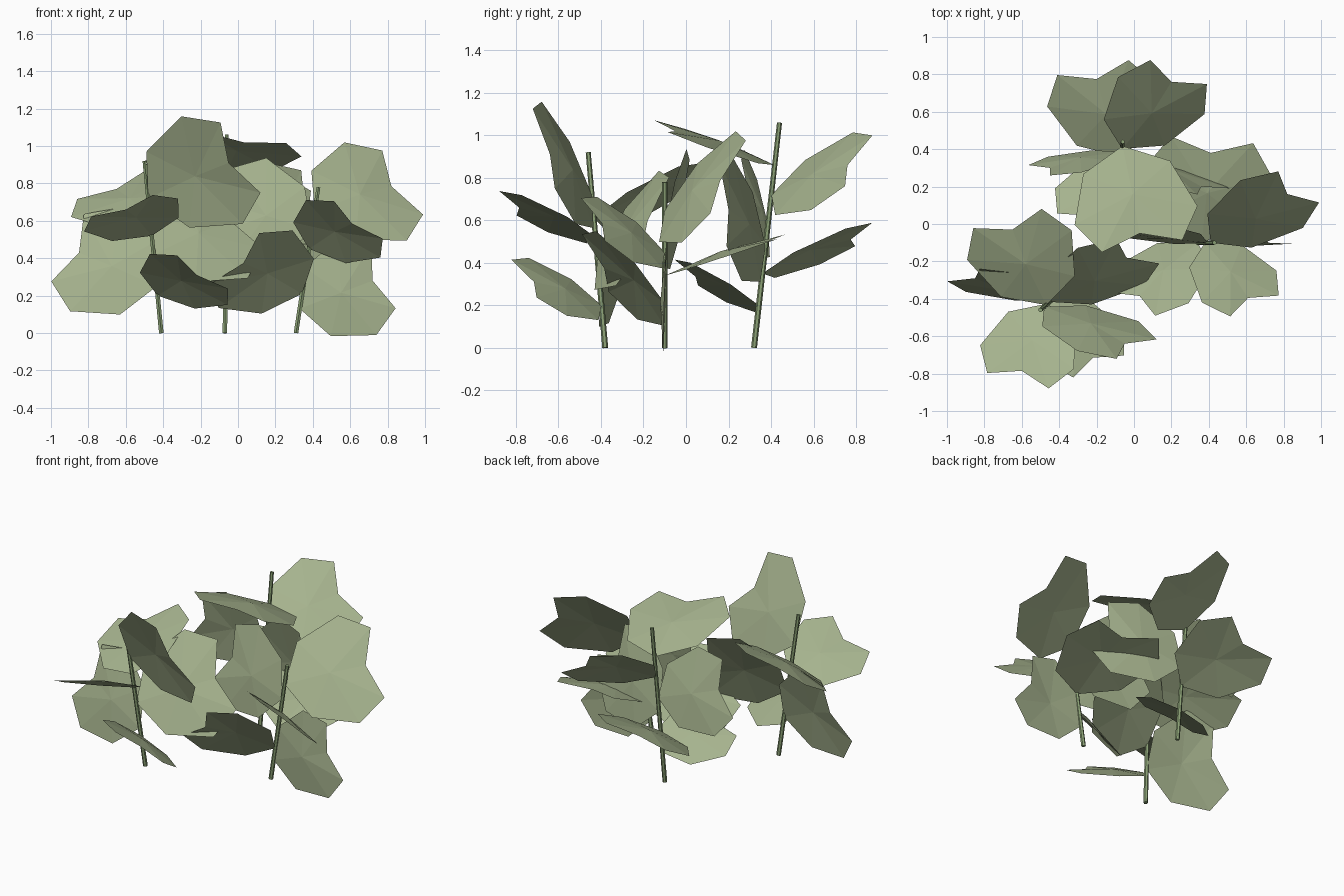
import bpy, bmesh
from mathutils import Vector as V

if "Cube" in bpy.data.objects:
    bpy.data.objects.remove(bpy.data.objects["Cube"])


def material(name, rgb):
    m = bpy.data.materials.new(name)
    m.diffuse_color = (*rgb, 1)
    m.use_nodes = True
    m.node_tree.nodes["Principled BSDF"].inputs["Base Color"].default_value = m.diffuse_color
    return m


GREEN = material("leaf_green", (0.38, 0.45, 0.27))
STEM = material("stem_green", (0.26, 0.36, 0.18))

# Half outline of a notched leaf: (along midrib, half width)
SIDE = [(0.125, 0.24), (0.405, 0.34), (0.585, 0.222)]
NOTCH, CENTRE, CUP = 0.51, 0.29, 0.026


def add_object(name, bm, mat):
    me = bpy.data.meshes.new(name)
    bm.to_mesh(me)
    bm.free()
    me.materials.append(mat)
    ob = bpy.data.objects.new(name, me)
    bpy.context.collection.objects.link(ob)


def stem(name, a, b, r=0.014):
    d = V(b) - V(a)
    bm = bmesh.new()
    bmesh.ops.create_cone(bm, cap_ends=True, segments=6, radius1=r, radius2=r * 0.85, depth=d.length)
    rot = V((0, 0, 1)).rotation_difference(d).to_matrix().to_4x4()
    bmesh.ops.transform(bm, matrix=rot, verts=bm.verts)
    bmesh.ops.translate(bm, vec=(V(a) + V(b)) / 2, verts=bm.verts)
    add_object(name, bm, STEM)


def leaf(name, base, notch, width_dir):
    axis = V(notch) - base
    s = axis.length / NOTCH
    u = axis.normalized()
    w = V(width_dir)
    w = (w - u * w.dot(u)).normalized()
    n = u.cross(w)
    if n.z < 0:
        n = -n
    pts = [(0, 0)] + SIDE + [(NOTCH, 0)] + [(x, -y) for x, y in reversed(SIDE)]
    bm = bmesh.new()
    rim = [bm.verts.new(base + (u * x + w * y) * s) for x, y in pts]
    # raised centre makes a shallow fan
    mid = bm.verts.new(base + (u * CENTRE + n * CUP) * s)
    for i, v in enumerate(rim):
        bm.faces.new((mid, v, rim[(i + 1) % len(rim)]))
    add_object(name, bm, GREEN)


# Each stem: foot, top, then leaves (height on stem, notch point, width direction)
PLANTS = {
    "left": ((-0.41, -0.38, 0), (-0.50, -0.46, 0.92), [
        (0.20, (-0.22, -0.715, 0.31), (-0.46, -0.18, 0.29)),
        (0.25, (-0.85, -0.29, 0.43), (0.25, 0.10, 0.54)),
        (0.42, (-0.04, -0.18, 0.60), (-0.25, 0.13, 0.36)),
        (0.52, (-0.60, -0.785, 0.66), (0.51, -0.11, 0.17)),
        (0.61, (-0.65, -0.03, 0.77), (0.54, 0.18, 0.24)),
        (0.72, (-0.05, -0.64, 0.91), (-0.31, -0.17, 0.59)),
    ]),
    "back": ((-0.07, 0.32, 0), (-0.06, 0.44, 1.06), [
        (0.20, (-0.245, 0.045, 0.335), (0.51, -0.11, 0.17)),
        (0.35, (-0.20, 0.775, 0.51), (0.38, 0.08, 0.11)),
        (0.48, (0.36, 0.20, 0.65), (-0.25, -0.05, 0.58)),
        (0.58, (-0.45, 0.30, 0.70), (0.20, -0.10, 0.60)),
        (0.72, (0.20, 0.76, 0.86), (-0.41, 0.17, 0.32)),
        (0.86, (0.03, -0.05, 1.02), (0.68, 0.05, -0.07)),
    ]),
    "right": ((0.31, -0.10, 0), (0.43, -0.10, 0.78), [
        (0.13, (0.72, -0.10, 0.28), (-0.36, 0.03, 0.90)),
        (0.21, (0.03, -0.385, 0.375), (0.34, -0.25, 0.45)),
        (0.34, (0.41, 0.38, 0.50), (-0.68, 0.05, 0.03)),
        (0.45, (0.61, -0.395, 0.585), (-0.41, -0.18, 0.32)),
        (0.55, (-0.03, -0.02, 0.68), (0.24, 0.14, 0.95)),
        (0.65, (0.82, 0.16, 0.785), (-0.37, 0.26, 0.55)),
    ]),
}

for side, (foot, top, leaves) in PLANTS.items():
    stem(side + "_stem", foot, top)
    for i, (z, notch, wdir) in enumerate(leaves):
        leaf(f"{side}_leaf_{i + 1}", V(foot).lerp(V(top), z / top[2]), notch, wdir)
